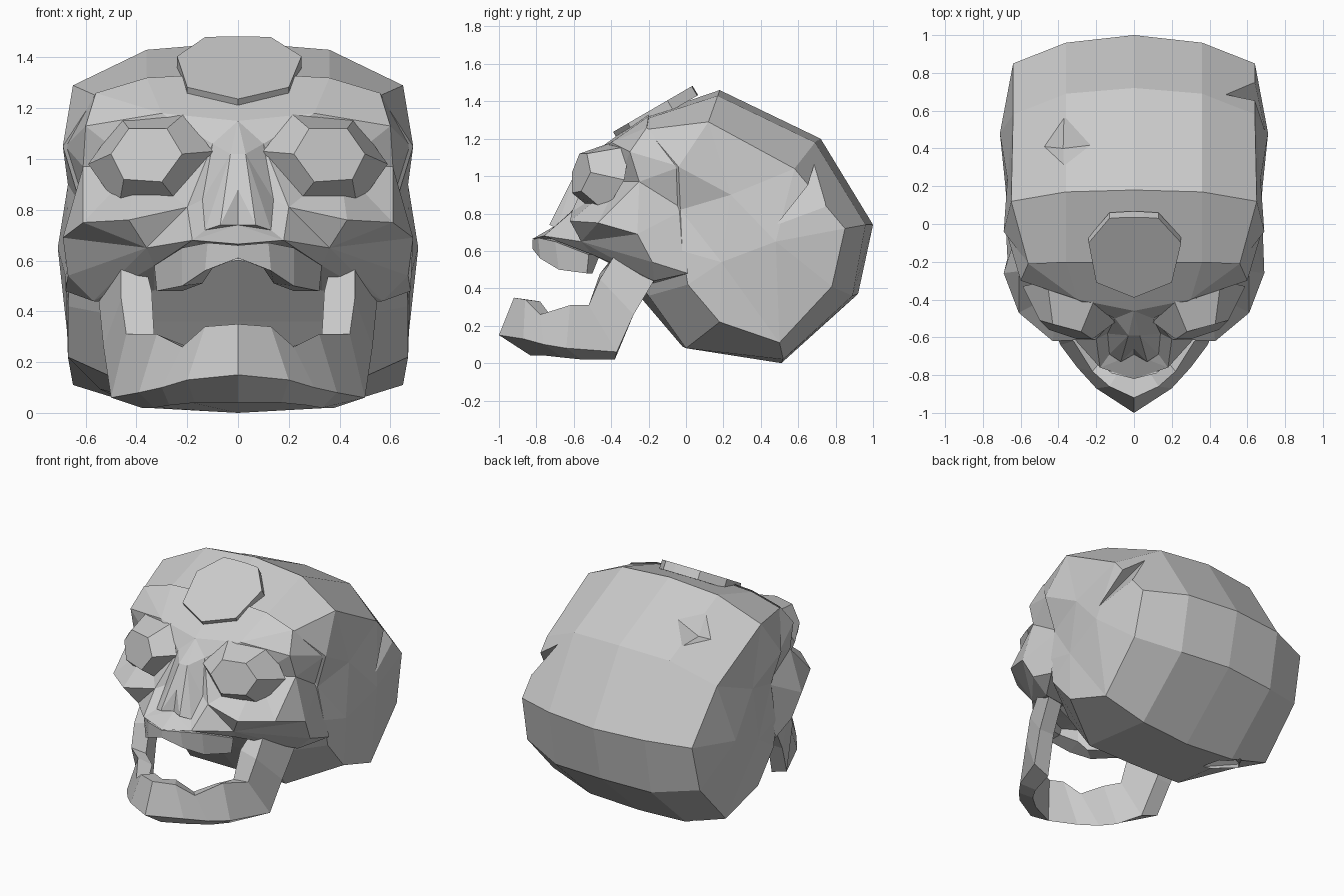
import bpy, bmesh
from mathutils import Vector

bone = bpy.data.materials.new("bone_grey")
bone.diffuse_color = (0.6, 0.6, 0.6, 1)


def make(name, verts, faces, mirror=True):
    """Flat-shaded mesh; with mirror, verts describe the +x half."""
    bm = bmesh.new()
    for s in ((1, -1) if mirror else (1,)):
        vs = [bm.verts.new((x * s, y, z)) for x, y, z in verts]
        for f in faces:
            bm.faces.new([vs[i] for i in f][::s])
    bmesh.ops.remove_doubles(bm, verts=bm.verts, dist=0.001)
    bmesh.ops.recalc_face_normals(bm, faces=bm.faces)
    me = bpy.data.meshes.new(name)
    bm.to_mesh(me)
    bm.free()
    ob = bpy.data.objects.new(name, me)
    me.materials.append(bone)
    bpy.context.collection.objects.link(ob)
    return ob


def strips(rows, n, closed=True):
    """Quads joining consecutive rows of n points."""
    return [(r * n + i, r * n + (i + 1) % n, (r + 1) * n + (i + 1) % n, (r + 1) * n + i)
            for r in range(rows - 1) for i in range(n if closed else n - 1)]


# Cranium: three ribs from the middle outwards, then a faceted temple
centre = [(-.2, 1.33), (.18, 1.46), (.72, 1.2), (1, .74), (.92, .37),
          (.51, 0), (-.02, .09), (-.25, .36), (-.45, .6), (-.4, 1.0)]
middle = [(-.2, 1.31), (.17, 1.43), (.69, 1.18), (.96, .74), (.89, .36),
          (.52, .02), (0, .08), (-.2, .36), (-.38, .58), (-.34, .98)]
rim = [(.56, -.21, 1.25), (.65, .12, 1.29), (.64, .58, 1.04), (.64, .85, .72), (.65, .78, .41),
       (.65, .5, .11), (.67, .18, .22), (.67, .01, .42), (.66, -.02, .6), (.62, -.03, .82)]
temple = [(.69, -.04, 1.05), (.67, .24, .9), (.71, .48, .65), (.68, .19, .54)]
verts = [(0, y, z) for y, z in centre] + [(.36, y, z) for y, z in middle] + rim + temple
A, B, E, F = 30, 31, 32, 33
side = [(20, 21, A), (21, B, A), (21, 22, B), (22, E, B), (22, 23, E), (23, 24, E),
        (24, 25, E), (25, F, E), (25, 26, F), (26, 27, F), (B, E, F), (29, B, F),
        (29, F, 28), (28, F, 27), (A, B, 29), (29, 20, A)]
cranium = make("cranium", verts, strips(3, 10) + side)


# Chips broken out of the cranium
def chip(name, verts, faces):
    cutter = make(name, verts, faces, False)
    cutter.hide_render = True
    cutter.hide_viewport = True
    mod = cranium.modifiers.new(name, "BOOLEAN")
    mod.operation = "DIFFERENCE"
    mod.solver = "EXACT"
    mod.object = cutter


diamond = [(a, i, i % 4 + 1) for a in (0, 5) for i in range(1, 5)]
chip("side_chip_cutter", [(.45, .72, 1.12), (.8, .386, .58), (.8, .74, .97), (.8, .77, .60)],
     [(0, 1, 2), (0, 2, 3), (0, 3, 1), (1, 3, 2)])
chip("top_chip_cutter", [(-.375, .4, 1.24), (-.37, .295, 1.38), (-.21, .42, 1.335),
                         (-.37, .605, 1.235), (-.475, .41, 1.25), (-.37, .42, 1.5)], diamond)
chip("bottom_chip_cutter", [(-.42, .4, .15), (-.3, .3, .04), (-.56, .36, .13),
                            (-.43, .53, .04), (-.31, .45, .02), (-.42, .4, -.2)], diamond)

# Face: brow, nose, eye sockets and cheekbones
face = [Vector(p) for p in (
    (0, -.46, 1.15), (.03, -.59, 1.02), (0, -.66, .88), (.07, -.73, .74), (0, -.69, .74),
    (.13, -.69, .72), (.10, -.50, 1.06), (.14, -.58, .84), (.2, -.61, .81), (0, -.82, .665),
    (.18, -.76, .68), (.33, -.50, .58), (.36, -.56, .65), (.43, -.62, .76), (.61, -.47, .75),
    (.69, -.26, .69), (.67, -.18, .54), (.57, -.17, .44), (.61, -.25, .97), (.6, -.3, 1.13),
    (.3, -.40, 1.18), (.56, -.21, 1.26), (0, -.2, 1.34), (.36, -.2, 1.32), (.68, -.03, 1.05),
    (.61, -.01, .82), (.68, .01, .48), (.4, -.36, .97), (0, -.59, 1.02), (.33, -.18, .42),
    (0, -.4, .6))]
make("face", face, [
    # brow
    (22, 0, 20, 23), (23, 20, 21), (21, 20, 19), (21, 19, 24), (0, 6, 20),
    # nose
    (0, 28, 1), (0, 1, 6), (28, 2, 3, 1), (2, 4, 3), (1, 3, 5), (1, 5, 7), (1, 7, 6),
    (3, 4, 5), (4, 9, 10), (4, 10, 5), (7, 5, 10, 8), (6, 7, 8),
    # socket
    (6, 8, 27), (8, 13, 27), (13, 14, 27), (14, 18, 27), (18, 19, 27), (19, 20, 27), (20, 6, 27),
    # cheek
    (8, 10, 12), (10, 11, 12), (8, 12, 13), (12, 14, 13), (12, 15, 14), (12, 11, 17),
    (12, 17, 16), (12, 16, 15), (14, 15, 18), (15, 25, 18), (18, 25, 24), (18, 24, 19),
    (15, 16, 26, 25), (16, 17, 26),
    # underside and palate
    (17, 11, 29), (17, 29, 26), (11, 10, 30), (10, 9, 30), (11, 30, 29)])

# Eyes: faceted domes
make("eyes", [
    (.10, -.52, 1.03), (.21, -.40, 1.18), (.46, -.30, 1.16),
    (.59, -.33, .98), (.47, -.43, .81), (.23, -.50, .82),
    (.22, -.61, 1.02), (.28, -.57, 1.12), (.43, -.53, 1.12),
    (.50, -.51, 1.02), (.45, -.56, .92), (.3, -.61, .91)],
    strips(2, 6) + [range(6), range(6, 12)])

# Splinter above one eye
make("brow_splinter", [(.32, -.27, 1.25), (.24, -.36, 1.16), (.33, -.40, 1.16), (.33, -.25, 1.15)],
     [(0, 1, 2), (0, 2, 3), (0, 3, 1), (1, 3, 2)], False)

# Forehead plate: tilted disc with a pointed top edge
outline = [(.25, -.1), (.13, .03), (.05, .035), (-.05, .035), (-.13, .03),
           (-.24, -.1), (-.2, -.31), (0, -.39), (.2, -.31)]
top = [(x, y, 1.48 + .58 * (y - .03)) for x, y in outline]
low = [(x, y + .03, z - .05) for x, y, z in top]
make("forehead_plate", top + low, strips(2, 9) + [range(9), range(9, 18)], False)

# Upper teeth: row of blocks around the arch
make("upper_teeth", [
    (0, -.82, .66), (0, -.82, .61), (0, -.72, .61), (0, -.7, .66),
    (.12, -.79, .67), (.13, -.78, .56), (.1, -.66, .57), (.1, -.66, .66),
    (.22, -.70, .65), (.22, -.68, .50), (.14, -.62, .51), (.14, -.6, .64),
    (.33, -.52, .58), (.32, -.53, .48), (.22, -.5, .48), (.24, -.46, .58)],
    strips(4, 4) + [range(12, 16)])

# Lower jaw: four-cornered section swept from chin to hinge
make("lower_jaw", [
    (0, -1, .15), (0, -.92, .35), (0, -.82, .33), (0, -.83, .04),
    (.2, -.87, .13), (.13, -.86, .34), (.08, -.78, .33), (.17, -.75, .04),
    (.3, -.76, .10), (.22, -.78, .26), (.17, -.72, .25), (.27, -.66, .03),
    (.39, -.64, .08), (.32, -.62, .31), (.24, -.58, .27), (.33, -.56, .02),
    (.5, -.37, .06), (.44, -.52, .31), (.33, -.52, .30), (.38, -.38, .02),
    (.53, -.28, .26), (.46, -.46, .45), (.34, -.46, .48), (.42, -.28, .26),
    (.55, -.16, .46), (.46, -.38, .58), (.36, -.38, .56), (.44, -.16, .48)],
    strips(7, 4) + [range(24, 28)])
